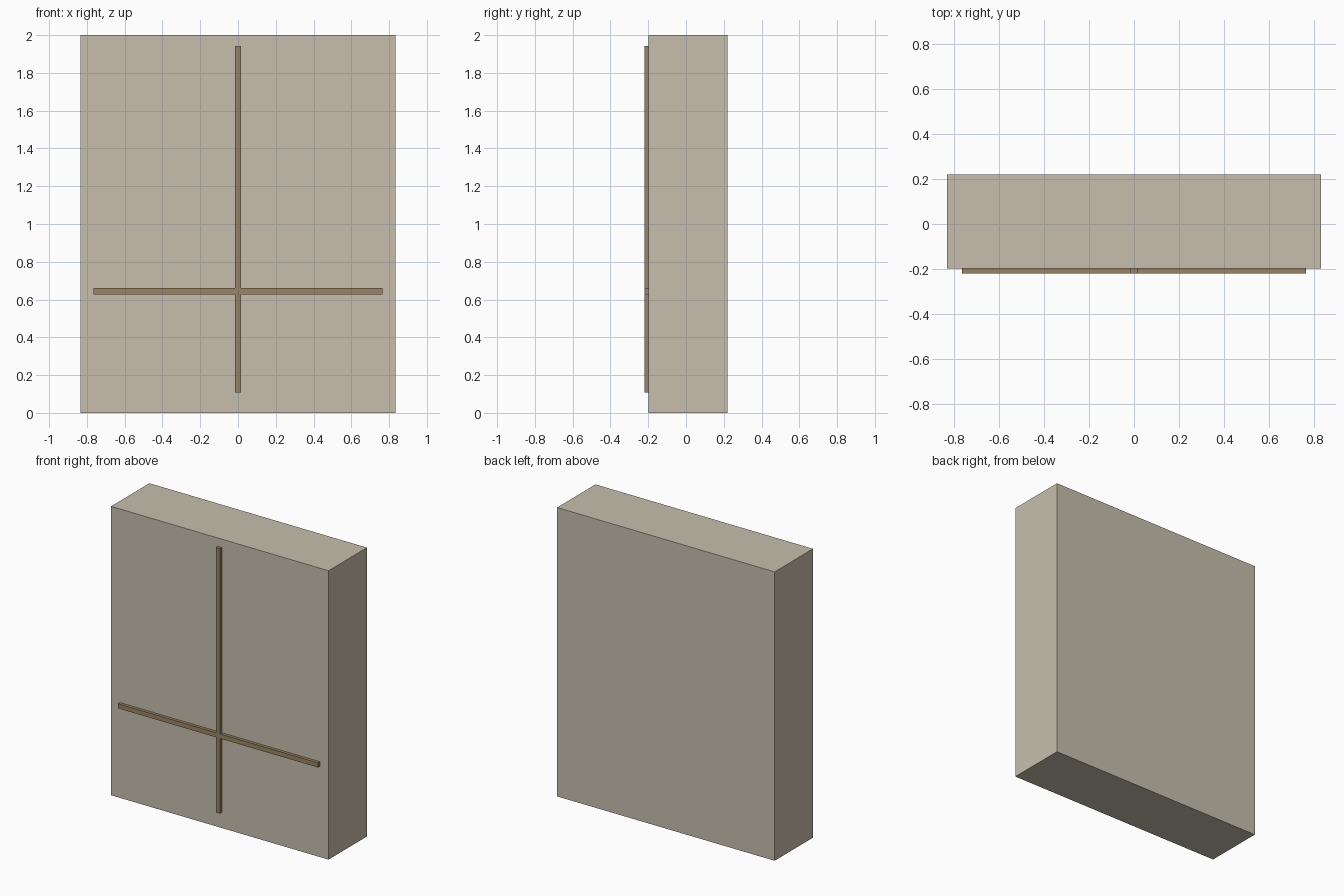
import bpy, bmesh

if "Cube" in bpy.data.objects:
    bpy.data.objects.remove(bpy.data.objects["Cube"])


def material(name, rgb):
    m = bpy.data.materials.new(name)
    m.diffuse_color = (*rgb, 1)
    m.use_nodes = True
    m.node_tree.nodes["Principled BSDF"].inputs["Base Color"].default_value = m.diffuse_color
    return m


def extruded(name, outline, y0, y1, mat):
    """Extrude an x/z outline from y0 back to y1."""
    bm = bmesh.new()
    face = bm.faces.new([bm.verts.new((x, y0, z)) for x, z in outline])
    ext = bmesh.ops.extrude_face_region(bm, geom=[face], use_keep_orig=True)
    verts = [g for g in ext["geom"] if isinstance(g, bmesh.types.BMVert)]
    bmesh.ops.translate(bm, verts=verts, vec=(0, y1 - y0, 0))
    bmesh.ops.recalc_face_normals(bm, faces=bm.faces)
    mesh = bpy.data.meshes.new(name)
    bm.to_mesh(mesh)
    bm.free()
    mesh.materials.append(mat)
    obj = bpy.data.objects.new(name, mesh)
    bpy.context.collection.objects.link(obj)
    return obj


# Main slab
W = 0.833
extruded("slab", [(-W, 0), (W, 0), (W, 2), (-W, 2)], -0.199, 0.22,
         material("stone", (0.57, 0.52, 0.42)))

# Cross-shaped bars running through the slab and standing proud of its front
t, arm = 0.015, 0.766
bottom, top, low, high = 0.108, 1.942, 0.628, 0.66
right = [(t, bottom), (t, low), (arm, low), (arm, high), (t, high), (t, top)]
left = [(-x, z) for x, z in reversed(right)]
extruded("cross_bars", right + left, -0.22, 0.219,
         material("wood", (0.32, 0.23, 0.13)))
